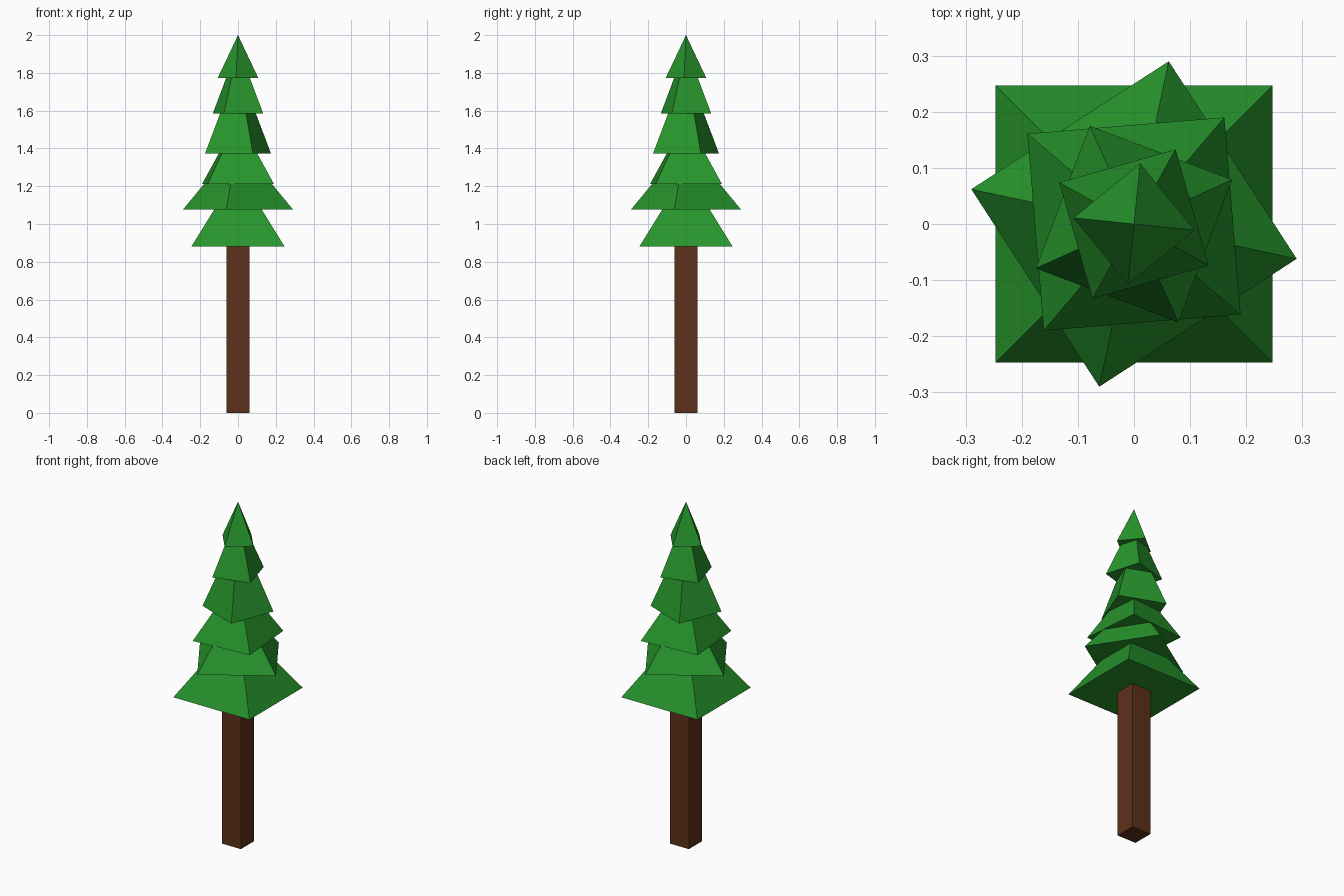
import bpy, math

if "Cube" in bpy.data.objects:
    bpy.data.objects.remove(bpy.data.objects["Cube"])


def material(name, color):
    m = bpy.data.materials.new(name)
    m.diffuse_color = (*color, 1)
    m.use_nodes = True
    m.node_tree.nodes["Principled BSDF"].inputs["Base Color"].default_value = m.diffuse_color
    return m


bark = material("bark", (0.11, 0.03, 0.01))
needles = material("needles", (0.02, 0.30, 0.025))

# Square trunk, reaching slightly into the lowest tier
bpy.ops.mesh.primitive_cube_add(size=1, location=(0, 0, 0.445))
trunk = bpy.context.object
trunk.name = "trunk"
trunk.scale = (0.123, 0.123, 0.89)
trunk.data.materials.append(bark)

# Foliage tiers: base z, apex z, one corner (x, y) of the square base
tiers = [
    (0.88, 1.28, (0.247, 0.247)),
    (1.078, 1.43, (0.062, 0.290)),
    (1.212, 1.56, (0.161, 0.190)),
    (1.372, 1.835, (0.175, 0.079)),
    (1.586, 1.94, (0.074, 0.133)),
    (1.772, 2.0, (0.011, 0.108)),
]
for i, (base, apex, (x, y)) in enumerate(tiers):
    # Four-sided pyramid made by turning the corner in quarter steps
    corners = [(x, y, base), (-y, x, base), (-x, -y, base), (y, -x, base)]
    faces = [(3, 2, 1, 0)] + [(k, (k + 1) % 4, 4) for k in range(4)]
    mesh = bpy.data.meshes.new(f"foliage_tier_{i + 1}")
    mesh.from_pydata(corners + [(0, 0, apex)], [], faces)
    mesh.materials.append(needles)
    tier = bpy.data.objects.new(f"foliage_tier_{i + 1}", mesh)
    bpy.context.collection.objects.link(tier)
